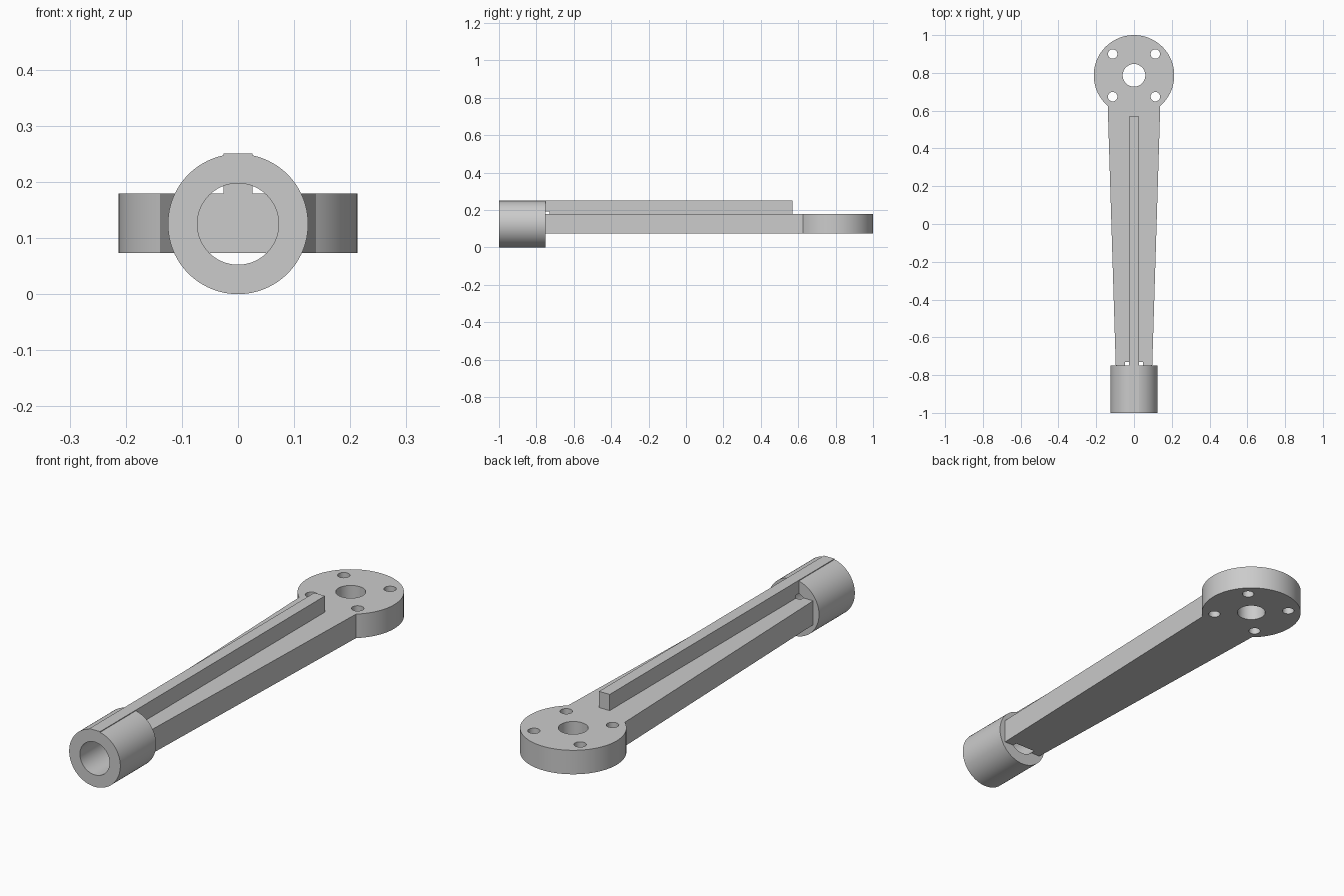
import bpy, bmesh
from math import radians, sin, cos, asin, pi
from mathutils import Matrix, Vector

cube = bpy.data.objects.get("Cube")
if cube:
    bpy.data.objects.remove(cube, do_unlink=True)

# Main dimensions
AXIS_Z, SOCKET_R, BORE_R = 0.125, 0.125, 0.0725
PLATE_Z0, PLATE_Z1 = 0.073, 0.179
HUB_Y, HUB_R = 0.787, 0.213
FRONT_HALF, BACK_HALF = 0.095, 0.139

grey = bpy.data.materials.new("grey plastic")
grey.use_nodes = True
colour = (0.6, 0.6, 0.6, 1)
grey.diffuse_color = colour
grey.node_tree.nodes["Principled BSDF"].inputs["Base Color"].default_value = colour


def finish(name, bm):
    bmesh.ops.recalc_face_normals(bm, faces=bm.faces)
    mesh = bpy.data.meshes.new(name)
    bm.to_mesh(mesh)
    bm.free()
    mesh.materials.append(grey)
    obj = bpy.data.objects.new(name, mesh)
    bpy.context.collection.objects.link(obj)
    return obj


def extrude_outline(name, points, z0, z1):
    bm = bmesh.new()
    face = bm.faces.new([bm.verts.new((x, y, z0)) for x, y in points])
    geom = bmesh.ops.extrude_face_region(bm, geom=[face])["geom"]
    top = [v for v in geom if isinstance(v, bmesh.types.BMVert)]
    bmesh.ops.translate(bm, verts=top, vec=(0, 0, z1 - z0))
    return finish(name, bm)


def cylinder(name, radius, centre, length, along_y=False, sides=96):
    bm = bmesh.new()
    turn = Matrix.Rotation(radians(90), 4, "X") if along_y else Matrix()
    bmesh.ops.create_cone(bm, cap_ends=True, segments=sides, radius1=radius,
                          radius2=radius, depth=length,
                          matrix=Matrix.Translation(Vector(centre)) @ turn)
    return finish(name, bm)


def combine(target, other, operation):
    mod = target.modifiers.new(operation.lower(), "BOOLEAN")
    mod.operation, mod.object, mod.solver = operation, other, "EXACT"
    bpy.context.view_layer.objects.active = target
    bpy.ops.object.modifier_apply(modifier=mod.name)
    bpy.data.objects.remove(other, do_unlink=True)


# Tapered plate ending in a round hub
start = asin(BACK_HALF / HUB_R)
steps = 96
outline = [(-FRONT_HALF, -0.8), (FRONT_HALF, -0.8)]
for i in range(steps + 1):
    a = start + (2 * pi - 2 * start) * i / steps
    outline.append((HUB_R * sin(a), HUB_Y - HUB_R * cos(a)))
arm = extrude_outline("lever_arm", outline, PLATE_Z0, PLATE_Z1)

# Round socket and the stiffening rib running over it
combine(arm, cylinder("socket", SOCKET_R, (0, -0.875, AXIS_Z), 0.25, True), "UNION")
w = 0.026
rib_outline = [(-w, -1), (w, -1), (w, 0.57), (-w, 0.57)]
combine(arm, extrude_outline("rib", rib_outline, 0.15, 0.2505), "UNION")

# Socket bore, reaching slightly into the arm
combine(arm, cylinder("bore", BORE_R, (0, -0.93, AXIS_Z), 0.4, True), "DIFFERENCE")

# Hub centre hole and four screw holes
combine(arm, cylinder("centre_hole", 0.06, (0, HUB_Y, AXIS_Z), 0.3, sides=64), "DIFFERENCE")
for sx in (-1, 1):
    for sy in (-1, 1):
        hole = cylinder("screw_hole", 0.025, (sx * 0.113, HUB_Y + sy * 0.113, AXIS_Z),
                        0.3, sides=32)
        combine(arm, hole, "DIFFERENCE")

# Smooth curved walls, crisp edges
for o in bpy.context.selected_objects:
    o.select_set(False)
arm.select_set(True)
bpy.context.view_layer.objects.active = arm
bpy.ops.object.shade_smooth_by_angle(angle=radians(25))
